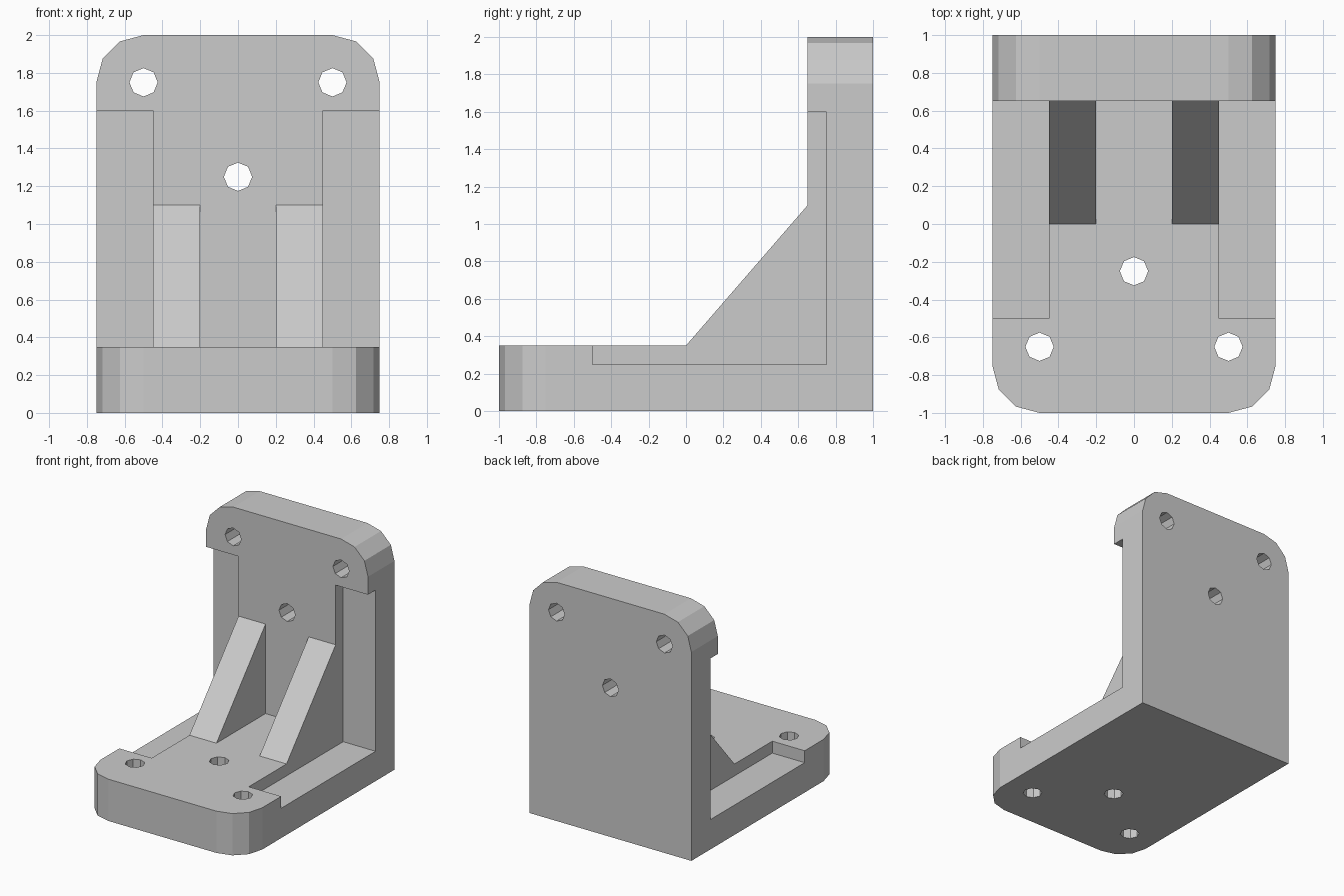
import bpy, bmesh
from mathutils import Matrix

old = bpy.data.objects.get("Cube")
if old:
    bpy.data.objects.remove(old, do_unlink=True)

grey = bpy.data.materials.new("plain grey")
grey.use_nodes = True
grey.diffuse_color = (0.6, 0.6, 0.6, 1)
grey.node_tree.nodes["Principled BSDF"].inputs["Base Color"].default_value = (0.6, 0.6, 0.6, 1)


def make_object(name, bm):
    bmesh.ops.recalc_face_normals(bm, faces=bm.faces)
    mesh = bpy.data.meshes.new(name)
    bm.to_mesh(mesh)
    bm.free()
    mesh.materials.append(grey)
    obj = bpy.data.objects.new(name, mesh)
    bpy.context.collection.objects.link(obj)
    return obj


def extrude_x(bm, profile, x0, x1):
    """Extrude a closed (y, z) profile from x0 to x1."""
    face = bm.faces.new([bm.verts.new((x0, y, z)) for y, z in profile])
    res = bmesh.ops.extrude_face_region(bm, geom=[face])
    moved = [v for v in res["geom"] if isinstance(v, bmesh.types.BMVert)]
    bmesh.ops.translate(bm, verts=moved, vec=(x1 - x0, 0, 0))


def combine(target, tool, operation):
    mod = target.modifiers.new(tool.name, "BOOLEAN")
    mod.operation = operation
    mod.solver = "EXACT"
    mod.object = tool
    bpy.context.view_layer.objects.active = target
    bpy.ops.object.modifier_apply(modifier=mod.name)
    bpy.data.objects.remove(tool, do_unlink=True)


# L-shaped body with rounded free corners
bm = bmesh.new()
extrude_x(bm, [(-1, 0), (1, 0), (1, 2), (0.65, 2), (0.65, 0.35), (-1, 0.35)], -0.75, 0.75)
corners = []
for e in bm.edges:
    a, b = (v.co for v in e.verts)
    if abs(a.x - b.x) < 0.01 and (min(a.z, b.z) > 1.9 or max(a.y, b.y) < -0.9):
        corners.append(e)
bmesh.ops.bevel(bm, geom=corners, offset=0.25, segments=3, profile=0.5, affect="EDGES")
body = make_object("angle_bracket", bm)

# Pair of sloping ribs, sunk slightly into the plates
bm = bmesh.new()
for s in (-1, 1):
    extrude_x(bm, [(0, 0.3), (0.7, 0.3), (0.7, 1.1), (0.65, 1.1), (0, 0.35)], s * 0.2, s * 0.45)
combine(body, make_object("ribs", bm), "UNION")

# Shallow recesses along both sides
bm = bmesh.new()
for s in (-1, 1):
    extrude_x(bm, [(-0.5, 0.25), (0.75, 0.25), (0.75, 1.6), (-0.5, 1.6)], s * 0.45, s * 0.9)
combine(body, make_object("side_recesses", bm), "DIFFERENCE")

# Eight-sided bolt holes through the base and the upright
bm = bmesh.new()


def hole(matrix):
    bmesh.ops.create_cone(bm, cap_ends=True, segments=8, radius1=0.075,
                          radius2=0.075, depth=0.6, matrix=matrix)


for x, y in ((-0.5, -0.65), (0.5, -0.65), (0, -0.25)):
    hole(Matrix.Translation((x, y, 0.17)))
for x, z in ((-0.5, 1.75), (0.5, 1.75), (0, 1.25)):
    hole(Matrix.Translation((x, 0.82, z)) @ Matrix.Rotation(1.5707963, 4, "X"))
combine(body, make_object("bolt_holes", bm), "DIFFERENCE")
